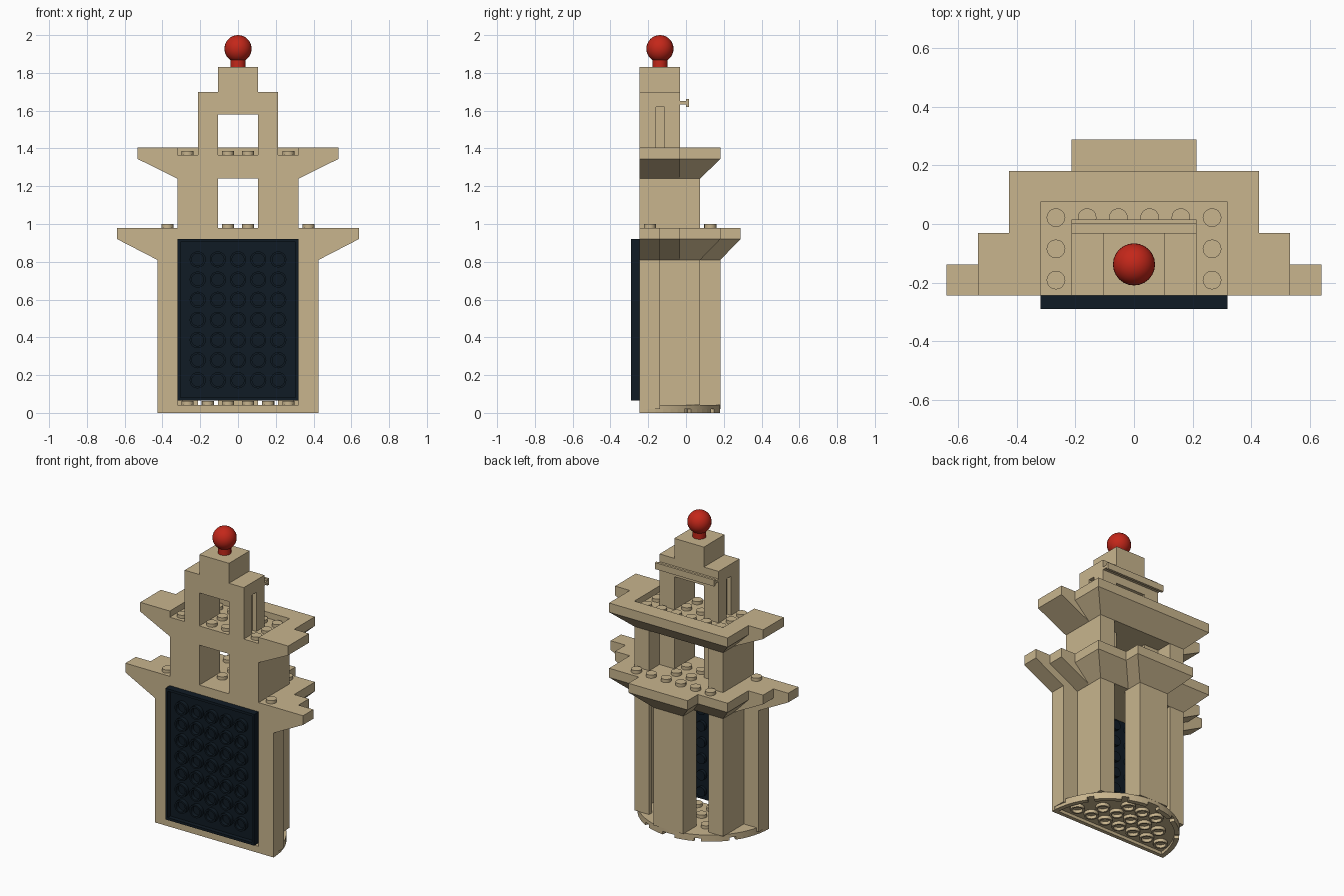
import bpy, bmesh, math
from mathutils import Matrix

if "Cube" in bpy.data.objects:
    bpy.data.objects.remove(bpy.data.objects["Cube"])

P = 0.1067            # stud pitch
FRONT = -0.245        # front wall plane
Y1, Y2, Y3, Y4, Y5 = [FRONT + P * i for i in range(1, 6)]   # stud lines going back


def material(name, rgb):
    m = bpy.data.materials.new(name)
    m.diffuse_color = (*rgb, 1)
    m.use_nodes = True
    m.node_tree.nodes["Principled BSDF"].inputs["Base Color"].default_value = m.diffuse_color
    return m


TAN = material("tan", (0.58, 0.46, 0.27))
DARK = material("dark_blue", (0.005, 0.011, 0.018))
RED = material("red", (0.55, 0.02, 0.01))


def finish(name, bm, mat, smooth=False):
    bmesh.ops.recalc_face_normals(bm, faces=bm.faces)
    me = bpy.data.meshes.new(name)
    bm.to_mesh(me)
    bm.free()
    ob = bpy.data.objects.new(name, me)
    bpy.context.collection.objects.link(ob)
    me.materials.append(mat)
    if smooth:
        bpy.context.view_layer.objects.active = ob
        ob.select_set(True)
        bpy.ops.object.shade_smooth_by_angle(angle=math.radians(40))
        ob.select_set(False)
    return ob


def loft(bm, lower, z0, upper, z1):
    """Solid between two outlines with equal point counts."""
    a = [bm.verts.new((x, y, z0)) for x, y in lower]
    b = [bm.verts.new((x, y, z1)) for x, y in upper]
    n = len(a)
    bm.faces.new(a[::-1])
    bm.faces.new(b)
    for i in range(n):
        bm.faces.new((a[i], a[(i + 1) % n], b[(i + 1) % n], b[i]))


def rect(x0, x1, y0, y1):
    return [(x0, y0), (x1, y0), (x1, y1), (x0, y1)]


def box(bm, x0, x1, y0, y1, z0, z1):
    r = rect(x0, x1, y0, y1)
    loft(bm, r, z0, r, z1)


def pair(bm, x0, x1, y0, y1, z0, z1):
    """Box and its mirror across x = 0."""
    box(bm, x0, x1, y0, y1, z0, z1)
    box(bm, -x1, -x0, y0, y1, z0, z1)


def taper(bm, xb, xt, y0, yb, yt, z0, z1):
    """Inverted slope: grows from half width xb to xt and from back yb to yt."""
    loft(bm, rect(-xb, xb, y0, yb), z0, rect(-xt, xt, y0, yt), z1)


def stud(bm, x, y, z, r=0.032, h=0.021, along_y=False):
    rot = Matrix.Rotation(math.pi / 2, 4, 'X') if along_y else Matrix()
    off = (x, y + h / 2, z) if along_y else (x, y, z + h / 2)
    bmesh.ops.create_cone(bm, cap_ends=True, segments=16, radius1=r, radius2=r,
                          depth=h, matrix=Matrix.Translation(off) @ rot)


def tube(bm, c, r, t, h, along_y=False):
    """Open ring used on plate undersides."""
    n, rings = 16, []
    for rad, d in ((r, 0), (r, h), (r - t, h), (r - t, 0)):
        ring = []
        for i in range(n):
            u, v = rad * math.cos(2 * math.pi * i / n), rad * math.sin(2 * math.pi * i / n)
            p = (c[0] + u, c[1] + d, c[2] + v) if along_y else (c[0] + u, c[1] + v, c[2] + d)
            ring.append(bm.verts.new(p))
        rings.append(ring)
    for k in range(4):
        a, b = rings[k], rings[(k + 1) % 4]
        for i in range(n):
            bm.faces.new((a[i], a[(i + 1) % n], b[(i + 1) % n], b[i]))


# half round base plate with hollow, notched underside
R = 0.427
arc = lambda r, n=32: [(r * math.cos(math.pi * i / n), FRONT + r * math.sin(math.pi * i / n))
                       for i in range(n + 1)]
bm = bmesh.new()
loft(bm, arc(R), 0.02, arc(R), 0.043)
outer, inner = arc(R), arc(R - 0.03)
for i in range(32):
    if i not in (6, 11, 15, 16, 20, 25):
        q = [outer[i], outer[i + 1], inner[i + 1], inner[i]]
        loft(bm, q, 0, q, 0.02)
box(bm, -R, R, FRONT, FRONT + 0.025, 0, 0.043)
for j in range(1, 4):
    for i in range(-3, 4):
        if math.hypot(i * P, j * P) < 0.37:
            tube(bm, (i * P, FRONT + j * P, 0), 0.043, 0.011, 0.021)
for j in range(3):
    for i in range(6):
        x, y = (i - 2.5) * P, FRONT + (j + 0.5) * P
        if abs(x) < 0.2 or j == 0:
            stud(bm, x, y, 0.043)
finish("base_plate", bm, TAN, True)

# lower tower: front columns, thin corner walls and back column
bm = bmesh.new()
pair(bm, 0.32, R, FRONT, Y1, 0.02, 0.82)
pair(bm, 0.29, 0.32, Y1 - 0.01, Y3, 0.043, 0.82)
pair(bm, 0.213, 0.32, Y3 - 0.03, Y3, 0.043, 0.82)
box(bm, -P, P, Y3 - 0.03, Y4, 0.043, 0.82)
finish("tower_walls", bm, TAN)

# dark front plate, underside facing out, studs facing in
bm = bmesh.new()
Z0, Z1, F = 0.065, 0.92, -0.29
box(bm, -0.32, 0.32, -0.262, FRONT, Z0, Z1)
pair(bm, 0.304, 0.32, F, -0.262, Z0, Z1)
box(bm, -0.304, 0.304, F, -0.262, Z0, Z0 + 0.016)
box(bm, -0.304, 0.304, F, -0.262, Z1 - 0.016, Z1)
for i in range(5):
    for j in range(7):
        tube(bm, ((i - 2) * P, F + 0.002, 0.4925 + (j - 3) * P), 0.043, 0.011, 0.026, True)
for i in range(6):
    for j in range(8):
        stud(bm, (i - 2.5) * P, FRONT, 0.4925 + (j - 3.5) * P, along_y=True)
finish("front_panel", bm, DARK, True)

# lower balcony: (bottom half width, top half width, front, bottom back, top back)
bm = bmesh.new()
for xb, xt, y0, yb, yt in ((R, 0.64, FRONT, Y1, Y1), (0.32, 0.533, Y1, Y2, Y2),
                           (0.32, R, Y1, Y3, Y4), (P, 0.213, Y3, Y4, Y5)):
    taper(bm, xb, xt, y0, yb, yt, 0.81, 0.92)
    box(bm, -xt, xt, y0, yt, 0.92, 0.98)
finish("lower_balcony", bm, TAN)

bm = bmesh.new()
for i in range(6):
    stud(bm, (i - 2.5) * P, Y3 + P / 2, 0.98)
for x in (-3.5 * P, 3.5 * P):
    stud(bm, x, FRONT + P / 2, 0.98)
for x in (-P / 2, P / 2):
    for y in (Y1, Y2):
        stud(bm, x, y + P / 2, 0.98)
finish("lower_balcony_studs", bm, TAN, True)

# middle storey: two piers around a window
bm = bmesh.new()
pair(bm, 0.213, 0.32, FRONT, Y3, 0.98, 1.25)
pair(bm, P, 0.213, FRONT, Y2, 0.98, 1.25)
finish("middle_piers", bm, TAN)

# upper balcony with raised rim
bm = bmesh.new()
for xt, yb, yt in ((0.533, Y2, Y2), (R, Y3, Y4)):
    taper(bm, 0.32, xt, FRONT, yb, yt, 1.24, 1.345)
    box(bm, -xt, xt, FRONT, yt, 1.345, 1.365)
pair(bm, 0.32, 0.533, FRONT, Y2, 1.365, 1.405)
pair(bm, 0.32, R, Y2, Y4, 1.365, 1.405)
box(bm, -0.32, 0.32, Y3, Y4, 1.365, 1.405)
finish("upper_balcony", bm, TAN)

bm = bmesh.new()
for i in range(6):
    for j in range(3):
        x = (i - 2.5) * P
        if j == 2 or i in (0, 2, 3, 5):
            stud(bm, x, FRONT + (j + 0.5) * P, 1.365)
finish("upper_balcony_studs", bm, TAN, True)

# top storey: grooved piers, lintel and cap
bm = bmesh.new()
pair(bm, P, 0.185, FRONT, Y2, 1.365, 1.58)
pair(bm, 0.185, 0.213, FRONT, -0.16, 1.365, 1.62)
pair(bm, 0.185, 0.213, -0.115, Y2, 1.365, 1.62)
box(bm, -0.185, 0.185, FRONT, Y2, 1.58, 1.62)
box(bm, -0.213, 0.213, FRONT, Y2, 1.62, 1.70)
box(bm, -P, P, FRONT, Y2, 1.70, 1.83)
finish("top_storey", bm, TAN)

# rail on the back of the top storey
bm = bmesh.new()
box(bm, -0.213, 0.213, Y2, 0.0, 1.633, 1.65)
box(bm, -0.213, 0.213, 0.0, 0.016, 1.62, 1.662)
finish("back_rail", bm, TAN)

# red beacon
bm = bmesh.new()
stud(bm, 0, -0.138, 1.83, r=0.04, h=0.05)
bmesh.ops.create_uvsphere(bm, u_segments=24, v_segments=16, radius=0.072,
                          matrix=Matrix.Translation((0, -0.138, 1.928)))
finish("beacon", bm, RED, True)
